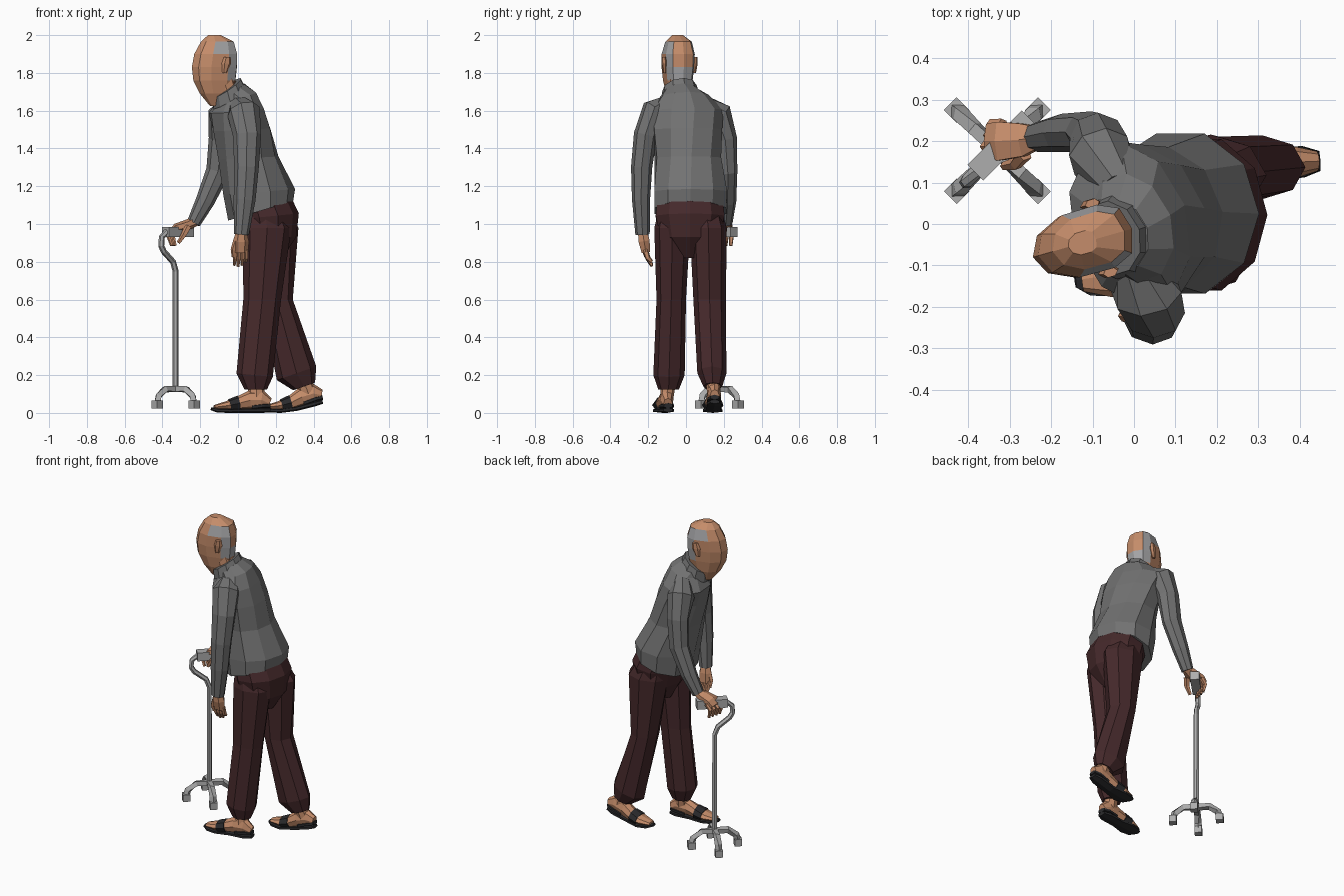
import bpy, bmesh
from math import sin, cos, pi, copysign
from mathutils import Vector

def material(name, rgb):
    m = bpy.data.materials.new(name)
    m.diffuse_color = (*rgb, 1)
    return m

SKIN = material("skin", (0.56, 0.265, 0.145))
HAIR = material("grey hair", (0.37, 0.37, 0.38))
SHIRT = material("grey shirt", (0.17, 0.17, 0.17))
PANTS = material("dark maroon trousers", (0.06, 0.022, 0.024))
SANDAL = material("black sandal", (0.022, 0.022, 0.024))
METAL = material("cane metal", (0.42, 0.42, 0.42))

def loft(name, frames, mat, n=8, phase=None, boxy=1):
    """Skin a row of rings, each (centre, U axis, V axis); boxy < 1 squares the +U side."""
    bm = bmesh.new()
    if phase is None:
        phase = pi / 4 if n == 4 else 0
    def unit(i):
        c, s = cos(2 * pi * i / n + phase), sin(2 * pi * i / n + phase)
        if boxy < 1 and c > 0:
            c, s = c ** boxy, copysign(abs(s) ** boxy, s)
        return c, s
    rings = []
    for centre, u, v in frames:
        rings.append([bm.verts.new(centre + u * c + v * s) for c, s in map(unit, range(n))])
    for a, b in zip(rings, rings[1:]):
        for i in range(n):
            j = (i + 1) % n
            bm.faces.new((a[i], a[j], b[j], b[i]))
    bm.faces.new(rings[0])
    bm.faces.new(rings[-1])
    bmesh.ops.recalc_face_normals(bm, faces=bm.faces)
    me = bpy.data.meshes.new(name)
    bm.to_mesh(me)
    bm.free()
    me.materials.append(mat)
    ob = bpy.data.objects.new(name, me)
    bpy.context.collection.objects.link(ob)
    return ob

def level(x, y, z, rx, ry, yaw=0, slope=0):
    """Horizontal ring, optionally turned and tilted along x."""
    return (Vector((x, y, z)), Vector((rx * cos(yaw), rx * sin(yaw), rx * slope)),
            Vector((-ry * sin(yaw), ry * cos(yaw), 0)))

def tube(name, pts, mat, n=6, phase=None):
    """Rings square to a path; points are (x, y, z, r) or (x, y, z, r, y width)."""
    p = [Vector(q[:3]) for q in pts]
    frames = []
    for i, q in enumerate(pts):
        t = Vector()
        if i:
            t += (p[i] - p[i - 1]).normalized()
        if i < len(p) - 1:
            t += (p[i + 1] - p[i]).normalized()
        t.normalize()
        v = Vector((0, 1, 0))
        v = (v - t * v.dot(t)).normalized()
        frames.append((p[i], v.cross(t) * q[3], v * q[-1]))
    return loft(name, frames, mat, n, phase)

# Shirt: leaning torso with the shoulders twisted, right side forward
loft("shirt_torso", [
    level(.120, .023, 1.07, .172, .200, 0, .30),
    level(.112, .025, 1.17, .190, .203, 0, .08),
    level(.055, .01, 1.35, .160, .180, .12, .05),
    level(.020, 0, 1.50, .155, .195, .25, .05),
    level(-.010, 0, 1.60, .140, .205, .33, .10),
    level(-.005, -.01, 1.675, .098, .135, .33, .25),
    level(-.035, -.03, 1.71, .070, .085, .3, .50)], SHIRT, 10)
loft("shirt_collar", [
    level(-.045, -.03, 1.665, .088, .105, .3, .65),
    level(-.060, -.035, 1.72, .076, .092, .3, .70)], SHIRT, 10)

# Sleeves
tube("left_sleeve", [
    (.005, -.09, 1.635, .05), (.03, -.165, 1.595, .088, .075), (.048, -.215, 1.47, .075, .062),
    (.045, -.235, 1.30, .065, .056), (.035, -.238, 1.13, .058, .048), (.018, -.230, .945, .040, .038)], SHIRT, 8)
tube("right_sleeve", [
    (-.04, .09, 1.635, .05), (-.08, .165, 1.58, .08), (-.088, .208, 1.45, .067, .062),
    (-.105, .222, 1.28, .064, .050), (-.175, .22, 1.12, .05, .046), (-.235, .21, 1.005, .036)], SHIRT, 8)

# Neck and head, turned slightly to the left
YAW, HX, HY = .28, -.122, -.045
tube("neck", [(-.03, -.03, 1.62, .055), (-.075, -.04, 1.76, .06)], SKIN, 8)
head = loft("head", [level(x, HY + (x - HX) * .28, z, rx, ry, YAW) for x, z, rx, ry in (
    (-.115, 1.625, .035, .030), (-.120, 1.69, .085, .058), (-.125, 1.76, .116, .072),
    (-.125, 1.83, .124, .080), (-.118, 1.90, .118, .082), (-.110, 1.965, .090, .066),
    (-.125, 2.0, .035, .028))], SKIN, 10, boxy=.7)
# Hair fringe: back low down, sides higher up, bald crown
head.data.materials.append(HAIR)
for f in head.data.polygons:
    dx, dy, z = f.center.x - HX, f.center.y - HY, f.center.z
    lx, ly = dx * cos(YAW) + dy * sin(YAW), -dx * sin(YAW) + dy * cos(YAW)
    back = lx > .045 and 1.75 < z < 1.96 and (abs(ly) > .045 or z < 1.83)
    temple = abs(lx) < .045 and abs(ly) > .045 and 1.88 < z < 1.945
    if back or temple:
        f.material_index = 1
for side, s in (("left", -1), ("right", 1)):
    ex, ey = HX + .04 * cos(YAW) - s * .08 * sin(YAW), HY + .04 * sin(YAW) + s * .08 * cos(YAW)
    loft(side + "_ear", [level(ex - .01, ey, 1.80, .012, .010, YAW),
                         level(ex, ey + s * .004, 1.85, .026, .014, YAW),
                         level(ex + .005, ey + s * .006, 1.885, .018, .012, YAW)], SKIN, 6)

# Trousers: seat and two striding legs with gathered cuffs
loft("trouser_seat", [
    level(.13, .022, 1.13, .150, .180, 0, .1), level(.162, .022, 1.04, .160, .192, 0, .1),
    level(.170, .022, .93, .138, .165), level(.165, .022, .82, .07, .05)], PANTS, 10)
loft("left_trouser_leg", [
    level(.135, -.065, 1.09, .10, .075), level(.155, -.073, .98, .128, .095),
    level(.128, -.078, .60, .100, .078), level(.088, -.090, .20, .096, .083, 0, -.1),
    level(.094, -.092, .125, .060, .055)], PANTS)
loft("right_trouser_leg", [
    level(.150, .105, 1.09, .10, .08), level(.185, .118, .98, .135, .098),
    level(.205, .125, .60, .085, .086), level(.31, .137, .21, .104, .077, 0, .35),
    level(.35, .142, .14, .058, .05, 0, .35)], PANTS)

# Feet in sandals
def foot(side, hx, hy, dy, lift, ankle):
    def at(l, z, rz, w):
        rise = lift * max(0, 1 - l / .18)
        return (hx - l, hy + dy * l, z + rise, rz, w)
    tube(side + "_sandal_sole", [at(*q) for q in (
        (0, .015, .012, .028), (.04, .014, .014, .044), (.14, .013, .013, .044), (.22, .012, .012, .060),
        (.28, .014, .012, .048), (.312, .022, .008, .020))], SANDAL, 6)
    tube(side + "_foot", [at(*q) for q in (
        (.005, .05, .03, .024), (.05, .07, .055, .036), (.11, .066, .050, .038),
        (.17, .05, .036, .045), (.23, .038, .024, .052), (.295, .03, .012, .030))], SKIN, 8)
    tube(side + "_ankle", [at(.07, .06, .045, .034), (*ankle, .043, .040)], SKIN, 8)
    tube(side + "_sandal_strap", [at(.165, .05, .042, .050), at(.215, .040, .033, .057)], SANDAL, 8)
    tube(side + "_heel_strap", [at(.0, .038, .014, .026), at(.035, .038, .014, .041),
                                at(.10, .03, .014, .043)], SANDAL, 6)

foot("left", .170, -.095, -.13, 0, (.095, -.092, .17))
foot("right", .447, .152, -.05, .045, (.345, .142, .18))

# Left hand, hanging
tube("left_palm", [(.018, -.230, .96, .028, .028), (.016, -.222, .91, .042, .034),
                   (.014, -.212, .85, .040, .026)], SKIN)
for i in range(4):
    x = -.016 + .020 * i
    tip = (.782, .776, .782, .80)[i]
    tube("left_finger_%d" % (i + 1), [(x, -.216, .865, .0125, .016), (x, -.202, .82, .0115, .015),
                                      (x - .003, -.180, tip, .008)], SKIN, 5)
tube("left_thumb", [(-.008, -.225, .915, .016), (-.025, -.222, .865, .014), (-.024, -.212, .825, .009)], SKIN, 5)

# Right hand, resting over the cane grip
tube("right_palm", [(-.225, .21, 1.015, .027, .028), (-.27, .203, .995, .028, .046),
                    (-.325, .20, .980, .024, .054), (-.352, .20, .955, .016, .048)], SKIN)
for i in range(4):
    y = .160 + .027 * i
    tube("right_finger_%d" % (i + 1), [(-.335 + .006 * i, y, .97, .014), (-.368 + .008 * i, y, .935, .013),
                                       (-.350 + .006 * i, y - .004, .885, .009)], SKIN, 5)
tube("right_thumb", [(-.265, .170, .985, .020), (-.285, .145, .945, .016), (-.315, .140, .90, .010)], SKIN, 5)

# Four-footed cane; its offset handle lies along a diagonal
CX, CY, D = -.33, .177, .7071
def cane(s, z, r):
    return (CX + s * D, CY + s * D, z, r)
tube("cane_shaft", [cane(s, z, .016) for s, z in (
    (0, .12), (0, .75), (-.02, .80), (-.09, .855), (-.108, .885), (-.104, .93), (-.07, .958), (-.03, .958))], METAL, 6)
tube("cane_grip", [cane(-.075, .958, .038), cane(.11, .958, .038)], METAL, 4)
for k, (sx, sy) in enumerate(((-1, -1), (-1, 1), (1, -1), (1, 1))):
    tube("cane_leg_%d" % (k + 1), [(CX + sx * d, CY + sy * d, z, .021) for d, z in (
        (0, .126), (.055, .126), (.09, .09), (.098, .05))], METAL, 4)
    tube("cane_foot_%d" % (k + 1), [(CX + sx * .098, CY + sy * .098, z, .031) for z in (.022, .066)], METAL, 4, 0)
